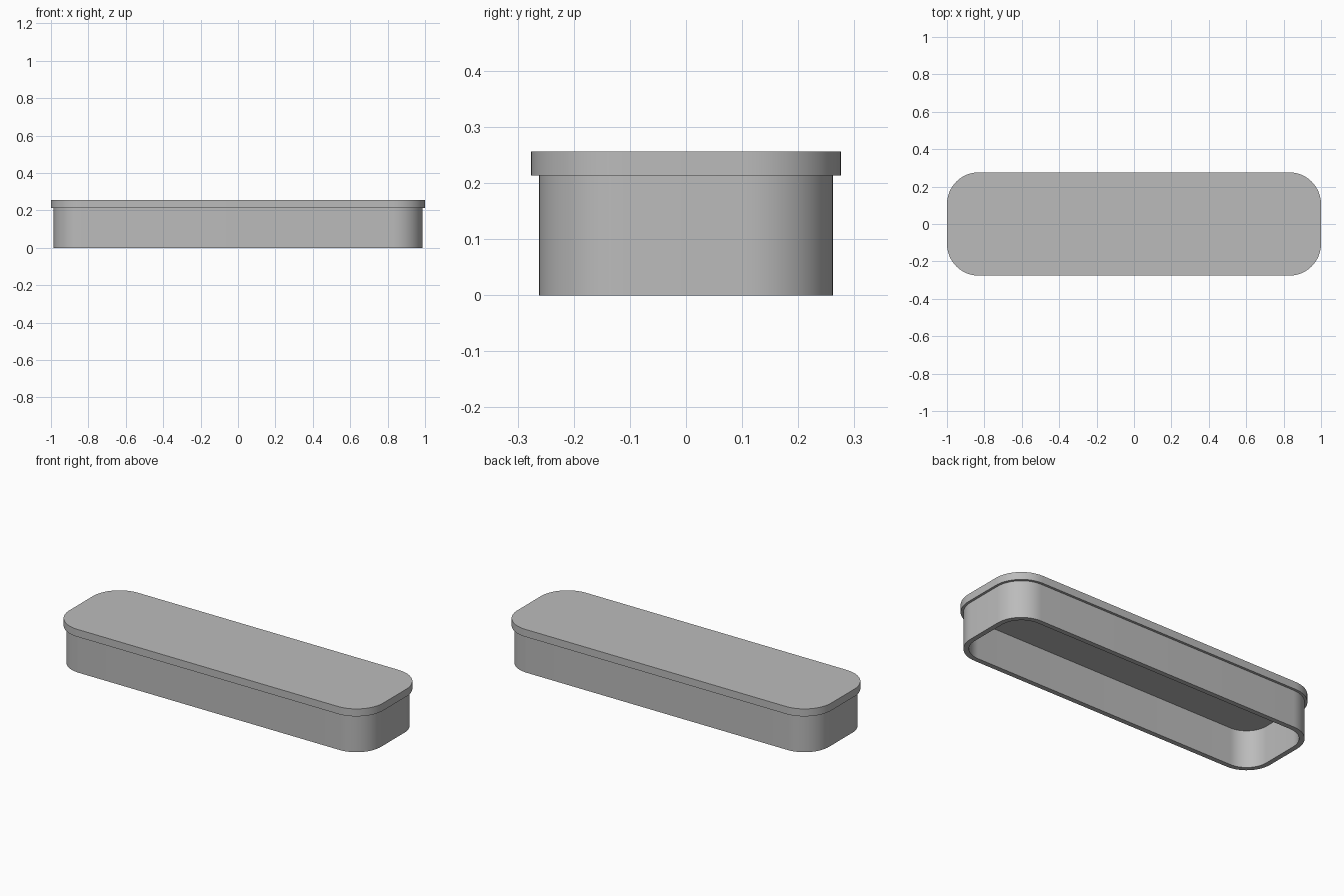
import bpy
import bmesh
from math import cos, sin, pi, radians

if "Cube" in bpy.data.objects:
    bpy.data.objects.remove(bpy.data.objects["Cube"], do_unlink=True)

HALF_X, HALF_Y, RADIUS = 1.0, 0.276, 0.17
HEIGHT, LIP_Z = 0.256, 0.213
SKIRT_INSET, WALL = 0.014, 0.028
STEPS = 16

grey = bpy.data.materials.new("plain grey")
grey.use_nodes = True
colour = (0.5, 0.5, 0.5, 1)
grey.diffuse_color = colour
grey.node_tree.nodes["Principled BSDF"].inputs["Base Color"].default_value = colour


def rounded_ring(bm, inset, z):
    """Rounded rectangle of vertices, offset inward from the outer outline."""
    r = RADIUS - inset
    cx, cy = HALF_X - RADIUS, HALF_Y - RADIUS
    ring = []
    for quarter, (sx, sy) in enumerate([(1, 1), (-1, 1), (-1, -1), (1, -1)]):
        for i in range(STEPS + 1):
            a = (quarter + i / STEPS) * pi / 2
            ring.append(bm.verts.new((sx * cx + r * cos(a), sy * cy + r * sin(a), z)))
    return ring


# Cap: top plate with overhanging lip, and a hollow skirt open at the bottom
inner = SKIRT_INSET + WALL
profile = [(0, HEIGHT), (0, LIP_Z), (SKIRT_INSET, LIP_Z),
           (SKIRT_INSET, 0), (inner, 0), (inner, LIP_Z)]
bm = bmesh.new()
rings = [rounded_ring(bm, inset, z) for inset, z in profile]
for upper, lower in zip(rings, rings[1:]):
    for i in range(len(upper)):
        j = (i + 1) % len(upper)
        bm.faces.new((upper[i], lower[i], lower[j], upper[j]))
bm.faces.new(rings[0])
bm.faces.new(reversed(rings[-1]))
bmesh.ops.recalc_face_normals(bm, faces=bm.faces)

mesh = bpy.data.meshes.new("end_cap")
bm.to_mesh(mesh)
bm.free()
mesh.materials.append(grey)
cap = bpy.data.objects.new("end_cap", mesh)
bpy.context.collection.objects.link(cap)

bpy.ops.object.select_all(action="DESELECT")
cap.select_set(True)
bpy.context.view_layer.objects.active = cap
bpy.ops.object.shade_smooth_by_angle(angle=radians(30))
